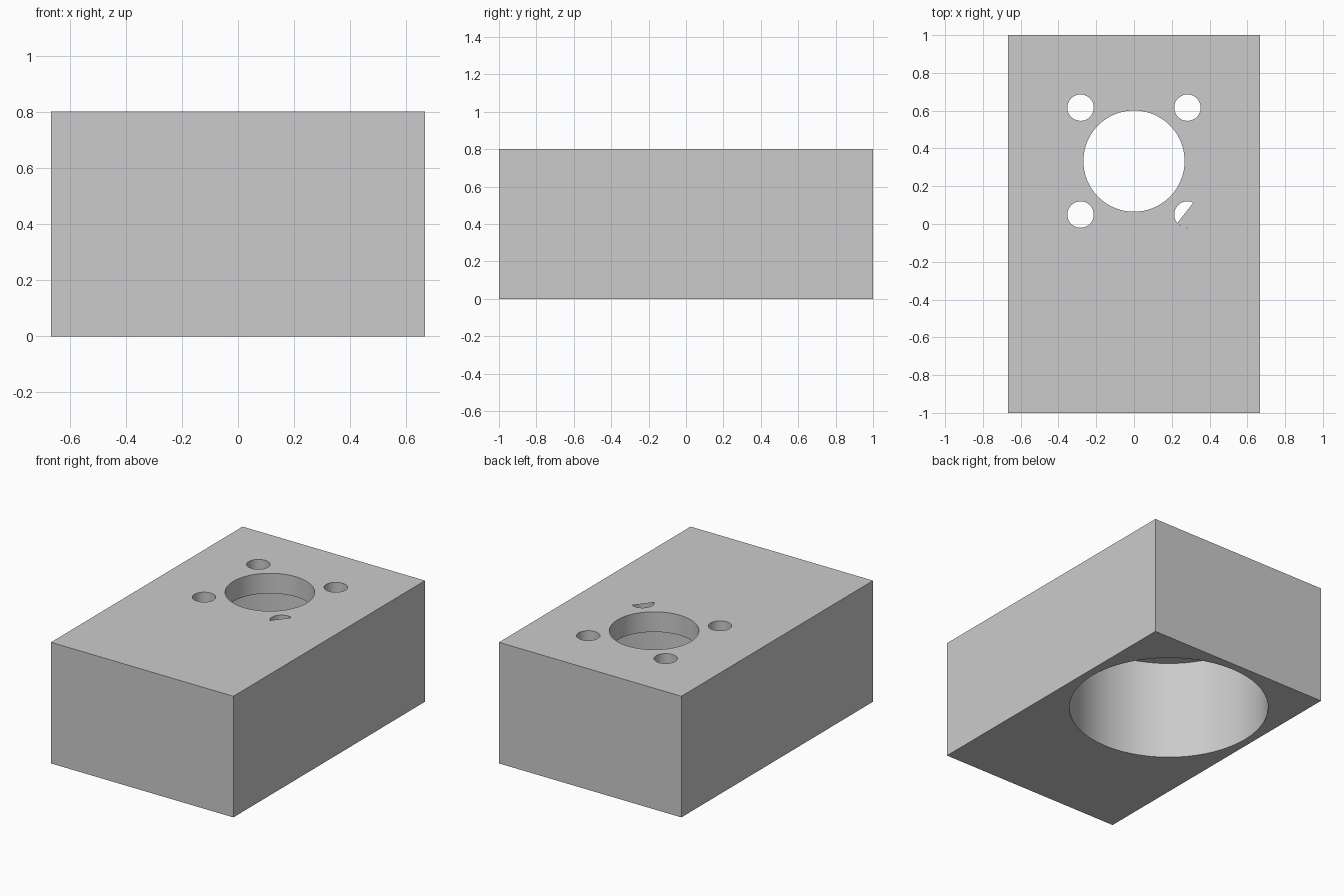
import bpy
import bmesh
from math import radians, cos, sin

cube = bpy.data.objects.get("Cube")
if cube:
    bpy.data.objects.remove(cube, do_unlink=True)

WIDTH, LENGTH, HEIGHT = 1.333, 2.0, 0.8
TOP_WALL = 0.133           # thickness left above the pocket
BORE_Y = 0.333             # shared centre of bore, pocket and bolt circle
BOLT = 0.283               # bolt hole offset in x and y
BOLT_R = 0.07

grey = bpy.data.materials.new("plain grey")
grey.use_nodes = True
colour = (0.6, 0.6, 0.6, 1)
grey.diffuse_color = colour
grey.node_tree.nodes["Principled BSDF"].inputs["Base Color"].default_value = colour


def cut_hole(target, name, x, y, radius, bottom, top, sides=64):
    """Cut a vertical round hole and remove its cutter."""
    bpy.ops.mesh.primitive_cylinder_add(vertices=sides, radius=radius, depth=top - bottom,
                                        location=(x, y, (top + bottom) / 2))
    cutter = bpy.context.object
    cutter.name = name
    cutter.hide_render = True
    bpy.context.view_layer.objects.active = target
    mod = target.modifiers.new(name, "BOOLEAN")
    mod.operation = "DIFFERENCE"
    mod.solver = "EXACT"
    mod.object = cutter
    bpy.ops.object.modifier_apply(modifier=name)
    bpy.data.objects.remove(cutter, do_unlink=True)


# Solid housing block
bpy.ops.mesh.primitive_cube_add(size=1, location=(0, 0, HEIGHT / 2))
block = bpy.context.object
block.name = "housing_block"
block.scale = (WIDTH, LENGTH, HEIGHT)
bpy.ops.object.transform_apply(location=True, rotation=False, scale=True)
block.data.materials.append(grey)

# Wide pocket from below, bore and four bolt holes through the top wall
cut_hole(block, "pocket", 0, BORE_Y, 0.613, -0.1, HEIGHT - TOP_WALL)
cut_hole(block, "bore", 0, BORE_Y, 0.268, 0.4, 1)
for sx in (-1, 1):
    for sy in (-1, 1):
        cut_hole(block, "bolt_hole", sx * BOLT, BORE_Y + sy * BOLT, BOLT_R, 0.4, 1, 32)

# Flat web closing part of the front left bolt hole
bm = bmesh.new()
angles = [radians(220 + 204 * i / 20) for i in range(21)]
bm.faces.new([bm.verts.new((BOLT + BOLT_R * cos(a), BORE_Y - BOLT + BOLT_R * sin(a), HEIGHT))
              for a in angles])
mesh = bpy.data.meshes.new("bolt_hole_web")
bm.to_mesh(mesh)
bm.free()
mesh.materials.append(grey)
web = bpy.data.objects.new("bolt_hole_web", mesh)
bpy.context.collection.objects.link(web)

# Smooth hole walls, sharp rims
bpy.ops.object.select_all(action="DESELECT")
block.select_set(True)
bpy.context.view_layer.objects.active = block
bpy.ops.object.shade_smooth_by_angle(angle=radians(30))
